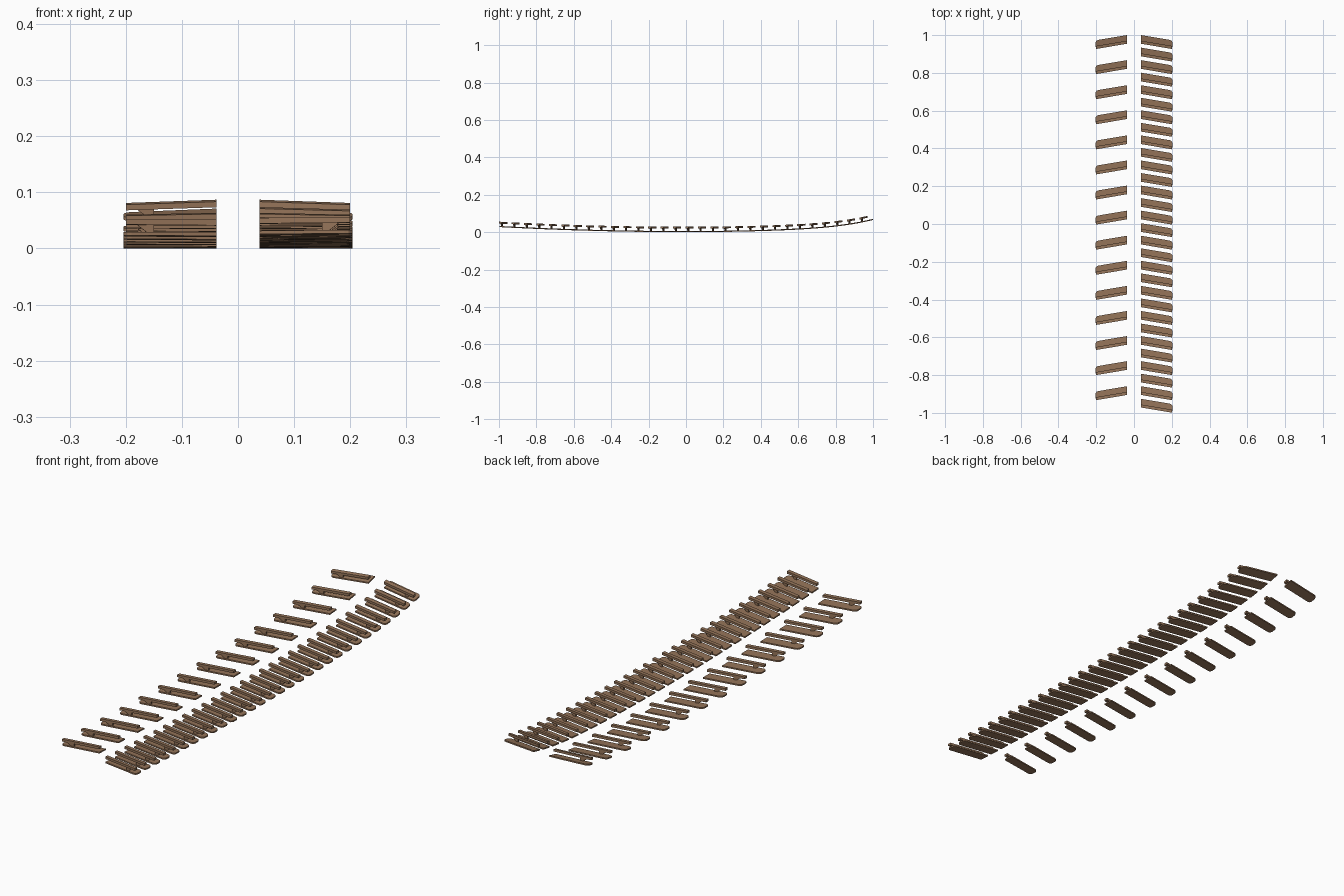
import bpy, bmesh, math

if "Cube" in bpy.data.objects:
    bpy.data.objects.remove(bpy.data.objects["Cube"])

INNER, OUTER = 0.038, 0.20      # distance of unit ends from the centre line
SHEAR = 0.168                   # backward sweep of every plank
STEP = 0.0664                   # spacing of the dense row

wood = bpy.data.materials.new("brown_wood")
wood.diffuse_color = (0.30, 0.175, 0.10, 1)
wood.use_nodes = True
wood.node_tree.nodes["Principled BSDF"].inputs["Base Color"].default_value = wood.diffuse_color


def keel(y):
    """Height of the upswept line that the rows follow."""
    if y < 0:
        return 0.003 + 0.027 * y * y
    return 0.003 + 0.034 * y * y + 0.031 * y ** 6


def add_slab(bm, low, high, h0, h1, y0, side):
    """Join a low and a high outline, swept back and laid along the keel line."""
    rings = []
    for outline, h in ((low, h0), (high, h1)):
        ring = []
        for u, v in outline:
            y = y0 + v - SHEAR * (u - INNER)
            ring.append(bm.verts.new((side * u, y, keel(y) + h)))
        rings.append(ring)
    n = len(low)
    bm.faces.new(rings[0][::-1])
    bm.faces.new(rings[1])
    for i in range(n):
        j = (i + 1) % n
        bm.faces.new((rings[0][i], rings[0][j], rings[1][j], rings[1][i]))


def rect(u0, u1, v0, v1):
    return [(u0, v0), (u1, v0), (u1, v1), (u0, v1)]


def rounded_plank(u0, u1, v0, v1, r):
    """Rectangle with the two outer corners rounded."""
    pts = [(u0, v0)]
    for cv, start in ((v0 + r, -90), (v1 - r, 0)):
        for i in range(4):
            a = math.radians(start + 30 * i)
            pts.append((u1 - r + r * math.cos(a), cv + r * math.sin(a)))
    return pts + [(u0, v1)]


def add_row(name, low, high, h0, h1, count, step, side):
    bm = bmesh.new()
    for i in range(count):
        add_slab(bm, low, high, h0, h1, 1.0 - i * step, side)
    bmesh.ops.recalc_face_normals(bm, faces=bm.faces)
    me = bpy.data.meshes.new(name)
    bm.to_mesh(me)
    bm.free()
    me.materials.append(wood)
    ob = bpy.data.objects.new(name, me)
    bpy.context.collection.objects.link(ob)


plank = rounded_plank(INNER, 0.204, -0.045, 0.0, 0.014)
bench = rect(INNER, OUTER, -0.046, -0.030)
post_foot = rect(0.150, 0.163, -0.042, -0.034)
post_head = rect(0.150, 0.180, -0.042, -0.034)

# sparse left row and dense right row
for label, side, count, step in (("left", -1, 15, 2 * STEP), ("right", 1, 30, STEP)):
    # wide lower foot planks with rounded outer ends
    add_row(label + "_foot_planks", plank, plank, -0.003, 0.003, count, step, side)
    # narrow raised benches
    add_row(label + "_benches", bench, bench, 0.016, 0.026, count, step, side)
    # short flared posts between plank and bench
    add_row(label + "_posts", post_foot, post_head, 0.003, 0.016, count, step, side)
